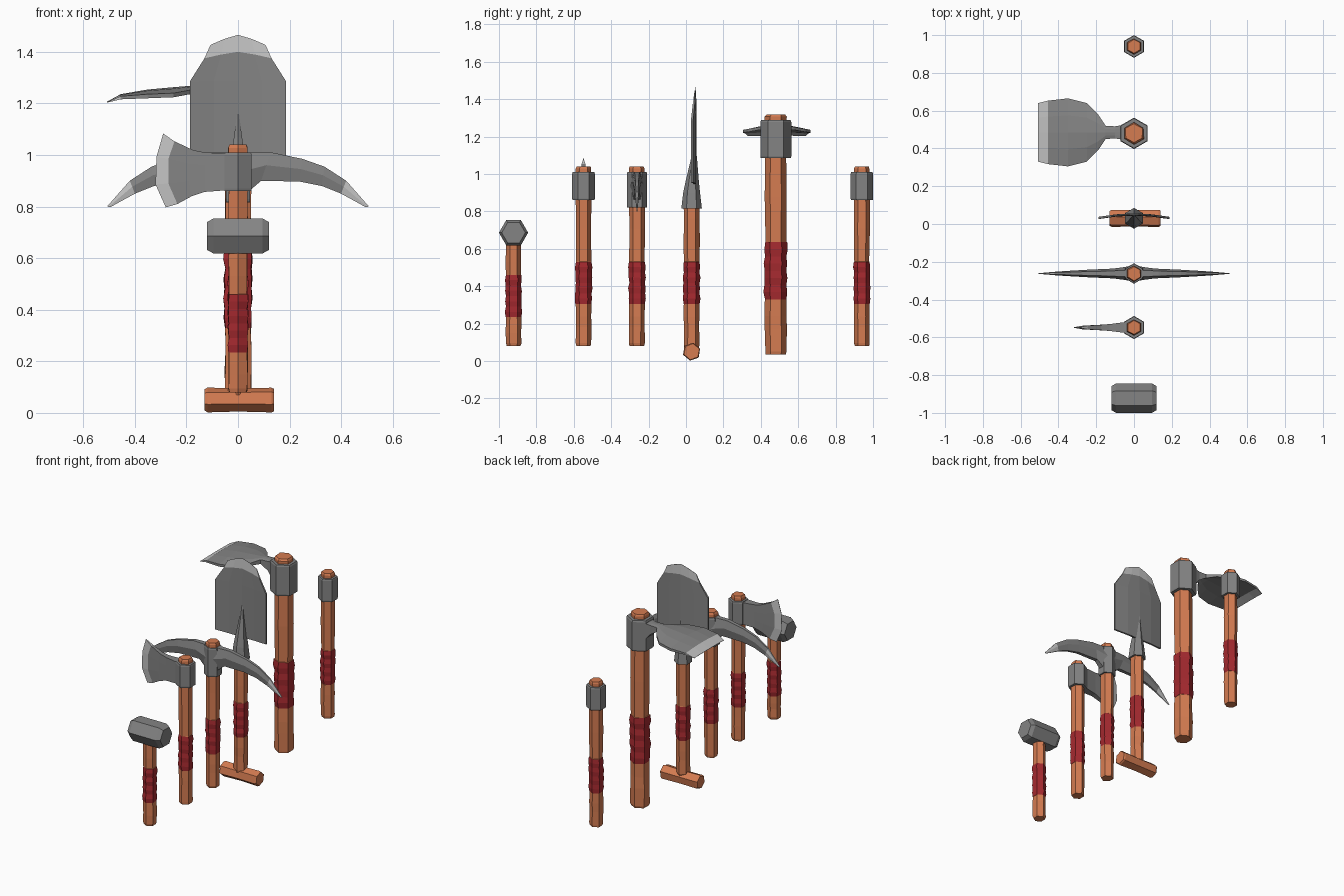
import bpy, bmesh, math, random
from mathutils import Vector

if "Cube" in bpy.data.objects:
    bpy.data.objects.remove(bpy.data.objects["Cube"])

random.seed(4)


def material(name, rgb):
    m = bpy.data.materials.new(name)
    m.diffuse_color = (*rgb, 1)
    m.use_nodes = True
    m.node_tree.nodes["Principled BSDF"].inputs["Base Color"].default_value = m.diffuse_color
    return m


WOOD = material("orange wood", (0.66, 0.20, 0.083))
WRAP = material("red wrap", (0.37, 0.022, 0.028))
STEEL = material("grey steel", (0.23, 0.23, 0.23))
EDGE = material("bright edge", (0.55, 0.55, 0.55))


def make(name, verts, faces, mats, indices):
    bm = bmesh.new()
    vs = [bm.verts.new(v) for v in verts]
    for f, i in zip(faces, indices):
        bm.faces.new([vs[k] for k in f]).material_index = i
    bmesh.ops.recalc_face_normals(bm, faces=bm.faces)
    me = bpy.data.meshes.new(name)
    bm.to_mesh(me)
    bm.free()
    for m in mats:
        me.materials.append(m)
    ob = bpy.data.objects.new(name, me)
    bpy.context.collection.objects.link(ob)
    return ob


def tube(name, y, rings, mats, wrap=None, jitter=0.0, axis="Z", z=0, turn=90):
    """Six sided bar. rings = (position along axis, radius, optional y shift)."""
    verts, faces, idx = [], [], []
    for h, r, *shift in rings:
        dy = shift[0] if shift else 0
        for k in range(6):
            a = math.radians(turn + 60 * k)
            q = r * (1 + random.uniform(-jitter, jitter))
            c, s = q * math.cos(a), q * math.sin(a)
            verts.append((c, y + dy + s, h) if axis == "Z" else (h, y + c, z + s))
    for i in range(len(rings) - 1):
        mid = (rings[i][0] + rings[i + 1][0]) / 2
        for k in range(6):
            n = (k + 1) % 6
            faces.append((i * 6 + k, i * 6 + n, i * 6 + 6 + n, i * 6 + 6 + k))
            idx.append(int(bool(wrap) and wrap[0] <= mid <= wrap[1]))
    faces += [tuple(range(6)), tuple(range(len(verts) - 6, len(verts)))]
    return make(name, verts, faces, mats, idx + [0, 0])


def shell(name, rows, normal, bright):
    """Solid sheet. rows of (x, y, z, half thickness); bright(row) picks edge colour."""
    n, w, h = Vector(normal), len(rows[0]), len(rows)
    pts = [p for row in rows for p in row]
    verts = [Vector(p[:3]) + n * p[3] * s for s in (1, -1) for p in pts]
    o = len(pts)
    faces, idx = [], []

    def add(f, row):
        faces.append(f)
        idx.append(int(bright(row)))

    for i in range(h - 1):
        for j in range(w - 1):
            a = i * w + j
            f = (a, a + 1, a + w + 1, a + w)
            add(f, i)
            add(tuple(o + k for k in reversed(f)), i)
        for a in (i * w, i * w + w - 1):
            add((a, a + w, o + a + w, o + a), i)
    for i, row in ((0, 0), (h - 1, h - 2)):
        for j in range(w - 1):
            a = i * w + j
            add((a, a + 1, o + a + 1, o + a), row)
    return make(name, verts, faces, [STEEL, EDGE], idx)


def handle(name, y, bottom, top, r, grip):
    """Roughly carved shaft with a bulging cloth wrap."""
    g0, g1 = grip
    rings = [(bottom, r * 0.92), (bottom + 0.015, r)]
    rings += [(bottom + (g0 - bottom) * f, r) for f in (0.45, 0.7)] + [(g0 - 0.001, r * 0.98)]
    for k in range(9):
        rings.append((g0 + (g1 - g0) * k / 8, r * (1.09 if k % 2 else 1.01)))
    rings.append((g1 + 0.001, r * 0.97))
    rings += [(g1 + (top - g1) * f, r) for f in (0.35, 0.7)]
    rings += [(top - 0.012, r), (top, r * 0.88)]
    tube(name, y, rings, [WOOD, WRAP], (g0, g1), 0.05)


def collar(name, y, z0, z1, r):
    tube(name, y, [(z0, r * 0.97), (z0 + 0.01, r), (z1 - 0.01, r), (z1, r * 0.95)], [STEEL])


# handles
std = (0.305, 0.53)
handle("hammer_handle", -0.922, 0.08, 0.66, 0.041, (0.235, 0.46))
handle("axe_handle", -0.548, 0.08, 1.04, 0.042, std)
handle("pick_handle", -0.262, 0.08, 1.04, 0.042, std)
handle("shovel_handle", 0.03, 0.07, 0.86, 0.042, std)
handle("hoe_handle", 0.48, 0.035, 1.318, 0.058, (0.33, 0.635))
handle("spare_handle", 0.94, 0.08, 1.04, 0.042, std)

# collars
collar("axe_collar", -0.548, 0.86, 1.01, 0.061)
collar("pick_collar", -0.262, 0.82, 1.01, 0.054)
collar("hoe_collar", 0.48, 1.085, 1.288, 0.083)
collar("spare_collar", 0.94, 0.86, 1.01, 0.06)

# hammer head
tube("hammer_head", -0.922, [(-0.12, 0.063), (-0.095, 0.078), (0.095, 0.078), (0.12, 0.063)],
     [STEEL], axis="X", z=0.686, turn=0)

# axe blade: columns of (x, z) from bottom to top, running outward
axe = [([(-0.02, 0.865), (-0.02, 0.91), (-0.02, 0.96), (-0.02, 1.005)], 0.032),
       ([(-0.13, 0.857), (-0.13, 0.91), (-0.13, 0.96), (-0.13, 1.01)], 0.018),
       ([(-0.18, 0.84), (-0.19, 0.90), (-0.19, 0.965), (-0.176, 1.02)], 0.014),
       ([(-0.235, 0.81), (-0.27, 0.89), (-0.27, 0.985), (-0.246, 1.053)], 0.010),
       ([(-0.28, 0.797), (-0.32, 0.886), (-0.316, 0.994), (-0.29, 1.083)], 0.001)]
shell("axe_blade", [[(x, -0.548, z, t) for x, z in c] for c, t in axe], (0, 1, 0),
      lambda i: i == 3)

# pick arms: half profile (bottom x, bottom z, top x, top z, half thickness), mirrored
arm = [(0, 0.84, 0, 1.008, 0.044), (0.05, 0.866, 0.05, 1.01, 0.034),
       (0.09, 0.90, 0.13, 1.01, 0.026), (0.24, 0.897, 0.25, 0.985, 0.02),
       (0.325, 0.88, 0.335, 0.955, 0.015), (0.40, 0.85, 0.42, 0.90, 0.010),
       (0.495, 0.798, 0.508, 0.80, 0.002)]
rows = []
for s, part in ((-1, arm[:0:-1]), (1, arm)):
    for bx, bz, tx, tz, t in part:
        rows.append([(s * bx, -0.262, bz, t * 0.5),
                     (s * (bx + tx) / 2, -0.262, bz * 0.45 + tz * 0.55, t),
                     (s * tx, -0.262, tz, t * 0.5)])
shell("pick_head", rows, (0, 1, 0), lambda i: i in (0, len(rows) - 2))

# shovel: cross grip, tapered socket, curved blade
tube("shovel_cross_grip", 0.03, [(-0.13, 0.041), (-0.118, 0.048), (0, 0.046), (0.13, 0.048), (0.14, 0.043)],
     [WOOD], jitter=0.03, axis="X", z=0.05, turn=20)
tube("shovel_socket", 0.03, [(0.815, 0.055), (0.90, 0.045), (0.97, 0.034, 0.004),
                             (1.07, 0.018, 0.012), (1.16, 0.005, 0.016)], [STEEL])
rows = []
for hw, side, mid, t in ((0.187, 0.955, 0.945, 0.006), (0.187, 1.285, 1.29, 0.006),
                         (0.13, 1.375, 1.40, 0.005), (0.107, 1.427, 1.466, 0.001)):
    rows.append([(hw * u, 0.05 - 0.018 * (hw * u / 0.187) ** 2, mid + (side - mid) * abs(u) ** 1.3, t)
                 for u in (-1, -0.5, 0, 0.5, 1)])
shell("shovel_blade", rows, (0, 1, 0), lambda i: i == 2)

# hoe: neck widening into a curved blade (x, half width, centre z, side z, half thickness)
hoe = [(-0.04, 0.042, 1.205, 1.205, 0.07), (-0.10, 0.032, 1.24, 1.235, 0.03),
       (-0.15, 0.035, 1.258, 1.25, 0.014), (-0.19, 0.095, 1.26, 1.243, 0.008),
       (-0.25, 0.155, 1.255, 1.232, 0.008), (-0.35, 0.18, 1.246, 1.228, 0.008),
       (-0.455, 0.168, 1.23, 1.222, 0.006), (-0.508, 0.155, 1.206, 1.204, 0.001)]
shell("hoe_blade", [[(x, 0.485 + hw * u, c + (s - c) * u * u, t) for u in (-1, -0.5, 0, 0.5, 1)]
                    for x, hw, c, s, t in hoe], (0, 0, 1), lambda i: i == 6)
